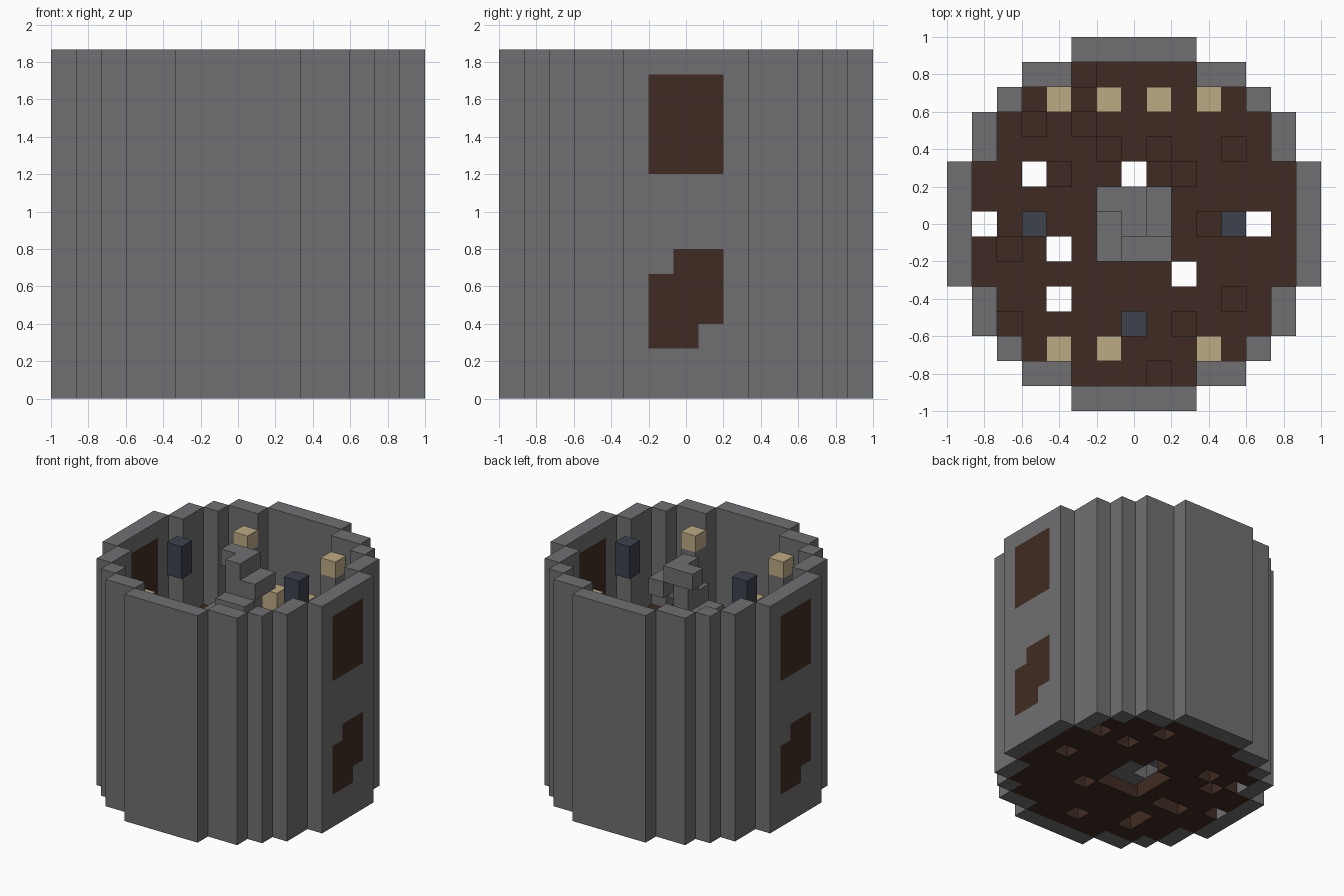
import bpy, bmesh, math
from mathutils import Vector

cube = bpy.data.objects.get("Cube")
if cube:
    bpy.data.objects.remove(cube, do_unlink=True)

U = 2 / 15          # size of one block
HEIGHT = 14         # tower height in blocks
STOREY = 7          # blocks per storey


def material(name, rgb):
    m = bpy.data.materials.new(name)
    m.use_nodes = True
    m.diffuse_color = (*rgb, 1)
    m.node_tree.nodes["Principled BSDF"].inputs["Base Color"].default_value = (*rgb, 1)
    return m


MATS = {
    "stone": material("stone grey", (0.162, 0.159, 0.168)),
    "wood": material("dark brown wood", (0.051, 0.024, 0.016)),
    "tan": material("pale tan", (0.509, 0.402, 0.235)),
    "slate": material("slate blue", (0.045, 0.054, 0.076)),
}
AXES = [Vector(v) for v in ((1, 0, 0), (0, 1, 0), (0, 0, 1))]


def build_blocks(name, blocks):
    """Make one mesh from {(x, y, z): colour}, keeping only outer faces."""
    bm = bmesh.new()
    colours = sorted(set(blocks.values()))
    points = {}

    def vert(p):
        key = tuple(round(c * 2) for c in p)
        if key not in points:
            points[key] = bm.verts.new(p * U)
        return points[key]

    for cell, colour in blocks.items():
        centre = Vector(cell) + Vector((0, 0, 0.5))
        for i in range(3):
            for sign in (1, -1):
                n = AXES[i] * sign
                if tuple(round(a + b) for a, b in zip(cell, n)) in blocks:
                    continue
                a, b = AXES[(i + 1) % 3] / 2, AXES[(i + 2) % 3] / 2 * sign
                mid = centre + n / 2
                f = bm.faces.new([vert(mid + q) for q in (-a - b, a - b, a + b, b - a)])
                f.material_index = colours.index(colour)
    # merge flat neighbours of the same colour
    bmesh.ops.dissolve_limit(bm, angle_limit=math.radians(1), verts=bm.verts[:],
                             edges=bm.edges[:], delimit={'MATERIAL'})
    mesh = bpy.data.meshes.new(name)
    bm.to_mesh(mesh)
    bm.free()
    for c in colours:
        mesh.materials.append(MATS[c])
    obj = bpy.data.objects.new(name, mesh)
    bpy.context.collection.objects.link(obj)
    return obj


# half width of the round plan for each row
HALF = [7, 7, 7, 6, 6, 5, 4, 2]


def inside(x, y):
    return max(abs(x), abs(y)) <= 7 and abs(x) <= HALF[abs(y)]


def is_wall(x, y):
    return inside(x, y) and not all(
        inside(x + dx, y + dy) for dx, dy in ((1, 0), (-1, 0), (0, 1), (0, -1)))


PLAN = [(x, y) for x in range(-7, 8) for y in range(-7, 8) if inside(x, y)]


# round wall with wooden panels on both sides
def wall_colour(x, y, z):
    side = y if x > 0 else -y
    if abs(x) == 7 and abs(y) <= 1:
        upper = 9 <= z <= 12
        lower = 2 <= z <= 5 and (side, z) not in ((-1, 5), (1, 2))
        if upper or lower:
            return "wood"
    return "stone"


build_blocks("outer_wall", {(x, y, z): wall_colour(x, y, z)
                            for x, y in PLAN if is_wall(x, y) for z in range(HEIGHT)})

# two worn floors with missing boards and a stairwell
THROUGH = {(-4, 2), (0, 2), (-6, 0), (5, 0), (-3, -1), (-3, -3), (2, -2)}
UPPER_GAPS = {(-4, 4), (-2, 4), (-1, 3), (1, 3), (4, 3), (-3, 2), (2, 2), (3, 0),
              (-5, -1), (-5, -4), (2, -4), (4, -3), (1, -6), (-2, 6), (0, -4)}
LOWER_GAPS = {(2, 5), (3, 3), (-3, 3), (-5, 3), (-4, -1), (-3, -4), (0, -5), (5, 3)}


def build_floor(name, z, gaps):
    build_blocks(name, {(x, y, z): "wood" for x, y in PLAN
                        if not is_wall(x, y) and max(abs(x), abs(y)) > 1
                        and (x, y) not in gaps | THROUGH})


build_floor("lower_floor", 0, LOWER_GAPS)
build_floor("upper_floor", STOREY, UPPER_GAPS)

# spiral stair: centre pillar and a pair of blocks per step
STEPS = [((1, 0), (1, 1)), ((0, 1), (-1, 1)), ((-1, 0), (-1, -1)), ((0, -1), (1, -1))]
stair = {(0, 0, z): "stone" for z in range(HEIGHT)}
for z in range(HEIGHT):
    turn = (0, 3, 2, 1)[(HEIGHT - 2 - z) % 4]
    turn = (4 - (HEIGHT - 2 - z) % 4) % 4 if z <= HEIGHT - 2 else 1
    for x, y in STEPS[turn]:
        stair[x, y, z] = "stone"
build_blocks("spiral_stair", stair)

# furnishings of each storey
for label, base in (("lower", 0), ("upper", STOREY)):
    # tall stone posts with pale caps
    for x in (-3, 3):
        for y in (-5, 5):
            post = {(x, y, base + z): "stone" for z in range(1, 5)}
            post[x, y, base + 5] = "tan"
            side = ("left" if x > 0 else "right") + ("_back" if y > 0 else "_front")
            build_blocks(f"{label}_post_{side}", post)
    # low pale stools
    for i, (x, y) in enumerate(((-1, 5), (1, 5), (-1, -5))):
        build_blocks(f"{label}_stool_{i + 1}",
                     {(x, y, base + z): "tan" for z in (1, 2)})
    # hanging lamps
    spots = [(-4, 0), (4, 0)] if base else [(0, -4)]
    for i, (x, y) in enumerate(spots):
        build_blocks(f"{label}_lamp_{i + 1}",
                     {(x, y, base + z): "slate" for z in (5, 6)})
